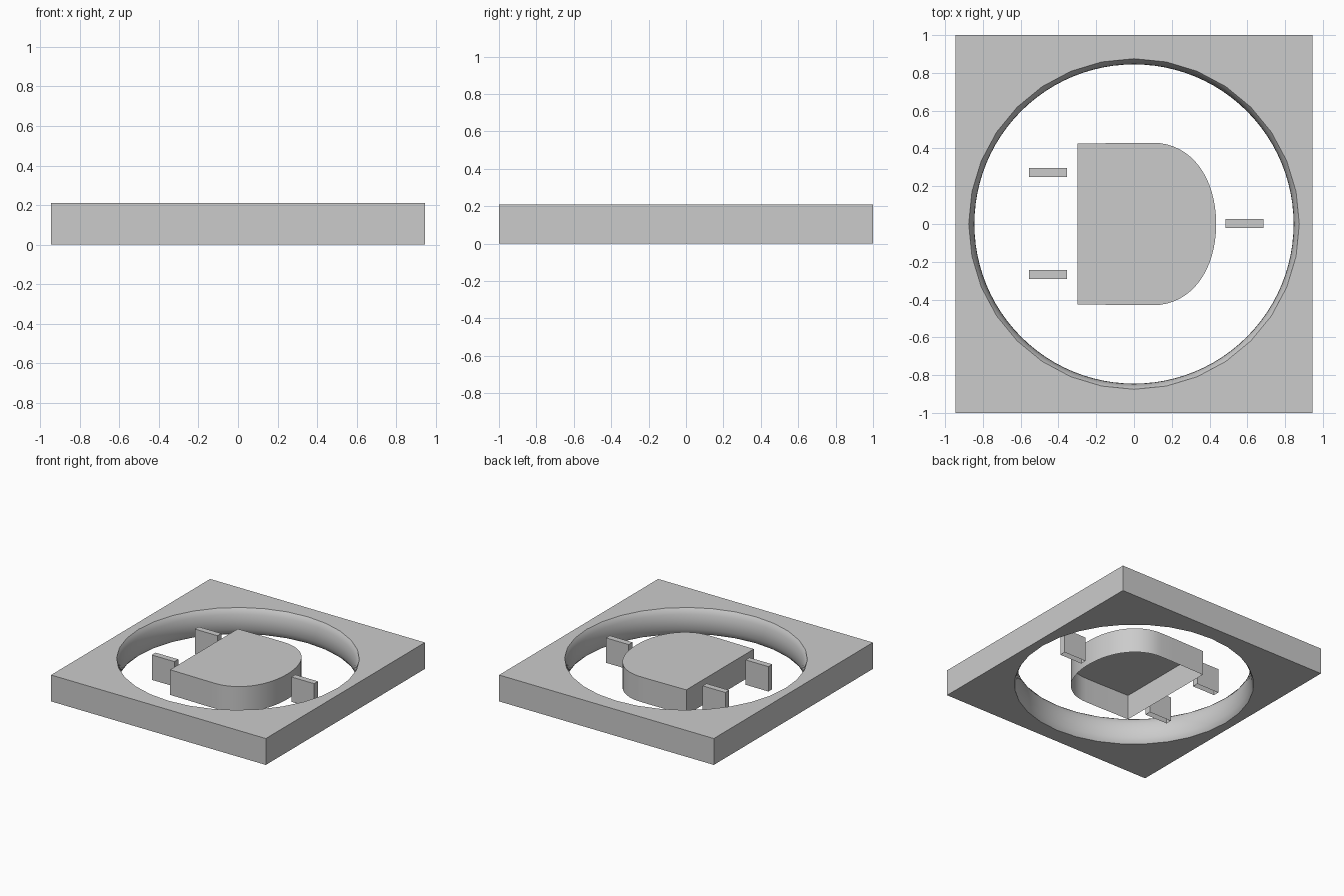
import bpy, bmesh
from math import cos, sin, pi, radians

if "Cube" in bpy.data.objects:
    bpy.data.objects.remove(bpy.data.objects["Cube"])

H = 0.21


def finish(name, bm, smooth=False):
    me = bpy.data.meshes.new(name)
    bm.to_mesh(me)
    bm.free()
    ob = bpy.data.objects.new(name, me)
    bpy.context.collection.objects.link(ob)
    if smooth:
        bpy.context.view_layer.objects.active = ob
        ob.select_set(True)
        bpy.ops.object.shade_smooth_by_angle(angle=radians(35))
        ob.select_set(False)
    return ob


def circle(r, n):
    return [(r * cos(2 * pi * i / n), r * sin(2 * pi * i / n)) for i in range(n)]


def cap(name, outline, z0, z1, smooth=False):
    """Counter-clockwise outline raised into an open-bottomed shell."""
    bm = bmesh.new()
    lo = [bm.verts.new((x, y, z0)) for x, y in outline]
    hi = [bm.verts.new((x, y, z1)) for x, y in outline]
    bm.faces.new(hi)
    n = len(outline)
    for i in range(n):
        j = (i + 1) % n
        bm.faces.new((lo[i], lo[j], hi[j], hi[i]))
    return finish(name, bm, smooth)


# Square plate with a 32-sided opening
bm = bmesh.new()
square = [(-0.945, -1), (0.945, -1), (0.945, 1), (-0.945, 1)]
outer = []
for z, up in ((0, -1), (H, 1)):
    edges = []
    for loop in (square, circle(0.875, 32)):
        vs = [bm.verts.new((x, y, z)) for x, y in loop]
        edges += [bm.edges.new((vs[i], vs[(i + 1) % len(vs)])) for i in range(len(vs))]
        if loop is square:
            outer.append(vs)
    bmesh.ops.triangle_fill(bm, edges=edges, use_beauty=True, normal=(0, 0, up))
lo, hi = outer
for i in range(4):
    j = (i + 1) % 4
    bm.faces.new((lo[i], lo[j], hi[j], hi[i]))
bm.normal_update()
for f in bm.faces:
    c = f.calc_center_median()
    if abs(f.normal.z) > 0.9 and (f.normal.z > 0) != (c.z > H / 2):
        f.normal_flip()
finish("plate", bm)

# Rounded inner rim, bulging toward the centre
bm = bmesh.new()
profile = [(0.875, 0), (0.862, 0.018), (0.853, 0.045), (0.847, 0.075), (0.845, 0.105),
           (0.847, 0.135), (0.853, 0.165), (0.862, 0.192), (0.875, H)]
N = 96
rings = [[bm.verts.new((x, y, z)) for x, y in circle(r, N)] for r, z in profile]
for a, b in zip(rings, rings[1:]):
    for i in range(N):
        j = (i + 1) % N
        bm.faces.new((a[j], a[i], b[i], b[j]))
finish("inner_rim", bm, True)

# D-shaped centre block
P = [(0.10, 0.43), (0.30, 0.43), (0.435, 0.25), (0.435, 0.0)]
upper = []
for k in range(17):
    t = k / 16
    w = ((1 - t) ** 3, 3 * t * (1 - t) ** 2, 3 * t * t * (1 - t), t ** 3)
    upper.append(tuple(sum(a * p[c] for a, p in zip(w, P)) for c in (0, 1)))
upper = [(-0.30, 0.425), (0.0, 0.43)] + upper
outline = [(x, -y) for x, y in upper] + upper[-2::-1]
cap("centre_block", outline, 0.005, 0.205, True)

# Three small upright tabs
for i, (x, y) in enumerate(((-0.455, 0.273), (-0.455, -0.267), (0.585, 0.003))):
    a, b = 0.1, 0.024
    cap(f"tab_{i + 1}", [(x - a, y - b), (x + a, y - b), (x + a, y + b), (x - a, y + b)],
        0.005, 0.203)
